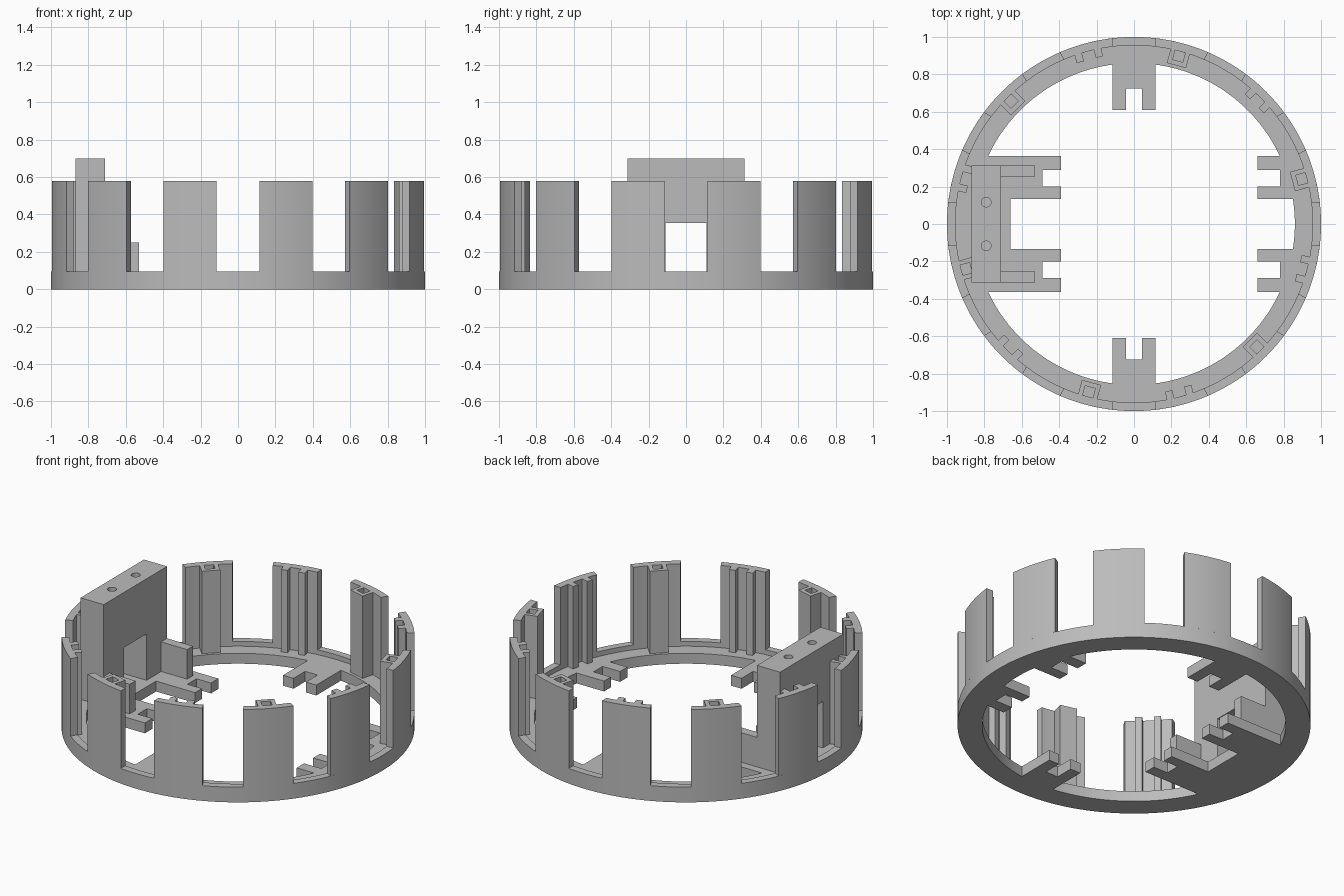
import bpy
import bmesh
from math import radians, cos, sin
from mathutils import Matrix, Vector

if "Cube" in bpy.data.objects:
    bpy.data.objects.remove(bpy.data.objects["Cube"], do_unlink=True)

grey = bpy.data.materials.new("mid grey")
grey.use_nodes = True
grey.diffuse_color = (0.5, 0.5, 0.5, 1)
grey.node_tree.nodes["Principled BSDF"].inputs["Base Color"].default_value = (0.5, 0.5, 0.5, 1)

FLOOR, RIM, TOP = 0.065, 0.095, 0.58
R_IN, R_WALL, R_OUT = 0.86, 0.955, 1.0


def finish(name, bm, smooth=False):
    bmesh.ops.recalc_face_normals(bm, faces=bm.faces)
    mesh = bpy.data.meshes.new(name)
    bm.to_mesh(mesh)
    bm.free()
    mesh.materials.append(grey)
    ob = bpy.data.objects.new(name, mesh)
    bpy.context.collection.objects.link(ob)
    if smooth:
        bpy.ops.object.select_all(action='DESELECT')
        ob.select_set(True)
        bpy.context.view_layer.objects.active = ob
        bpy.ops.object.shade_smooth_by_angle(angle=radians(30))
    return ob


def prism(name, outline, z0, z1, angle=0, smooth=False):
    """Upright prism over an outline, turned about z."""
    bm = bmesh.new()
    face = bm.faces.new([bm.verts.new((x, y, z0)) for x, y in outline])
    side = bmesh.ops.extrude_face_region(bm, geom=[face])["geom"]
    verts = [v for v in side if isinstance(v, bmesh.types.BMVert)]
    bmesh.ops.translate(bm, verts=verts, vec=(0, 0, z1 - z0))
    bmesh.ops.rotate(bm, verts=bm.verts, matrix=Matrix.Rotation(radians(angle), 3, 'Z'))
    return finish(name, bm, smooth)


def rect(x0, x1, y0, y1):
    return [(x0, y0), (x1, y0), (x1, y1), (x0, y1)]


def arc(r, a0, a1, n=10):
    steps = [radians(a0 + (a1 - a0) * i / n) for i in range(n + 1)]
    return [(r * cos(a), r * sin(a)) for a in steps]


# Base ring: floor with a raised outer lip, spun from its section
bm = bmesh.new()
section = [(R_IN, 0), (R_OUT, 0), (R_OUT, RIM), (R_WALL, RIM), (R_WALL, FLOOR), (R_IN, FLOOR)]
pts = [bm.verts.new((r, 0, z)) for r, z in section]
edges = [bm.edges.new((pts[i - 1], pts[i])) for i in range(len(pts))]
bmesh.ops.spin(bm, geom=pts + edges, cent=(0, 0, 0), axis=(0, 0, 1),
               angle=radians(360), steps=180, use_merge=True)
bmesh.ops.remove_doubles(bm, verts=bm.verts, dist=0.0005)
finish("base_ring", bm, smooth=True)

# Twelve curved wall posts, alternately carrying a square socket or two rails
socket = [(0.877, -0.053), (0.957, -0.053), (0.957, -0.028), (0.903, -0.028),
          (0.903, 0.028), (0.957, 0.028), (0.957, 0.053), (0.877, 0.053)]
post = arc(R_OUT, -8.4, 8.4) + arc(R_WALL, 8.1, -8.1)
for i in range(12):
    angle = 15 + 30 * i
    prism("wall_post", post, RIM, TOP, angle, smooth=True)
    if i % 2 == 0:
        prism("post_socket", socket, FLOOR, TOP, angle)
    else:
        for s in (-1, 1):
            y0, y1 = sorted((s * 0.033, s * 0.073))
            prism("post_rail", rect(0.91, 0.957, y0, y1), FLOOR, TOP, angle)

# Forked tabs at the front and back
for angle in (90, -90):
    fork = [(0.87, -0.115), (0.87, 0.115), (0.61, 0.115), (0.61, 0.043),
            (0.725, 0.043), (0.725, -0.043), (0.61, -0.043), (0.61, -0.115)]
    prism("forked_tab", fork, 0, FLOOR, angle)

# Forked tabs in pairs on both sides
for s in (-1, 1):
    for side, tip, notch, root in ((1, 0.66, 0.78, 0.875), (-1, 0.39, 0.49, 0.87)):
        fork = [(root, 0.133), (root, 0.363), (tip, 0.363), (tip, 0.29),
                (notch, 0.29), (notch, 0.2), (tip, 0.2), (tip, 0.133)]
        prism("side_forked_tab", [(side * x, s * y) for x, y in fork], 0, FLOOR)

# Platform under the tall bracket
prism("bracket_platform", rect(-0.875, -0.66, -0.134, 0.134), 0, FLOOR)

# Tall bracket: an arch profile pushed through in x
bm = bmesh.new()
arch = [(-0.313, 0.05), (-0.11, 0.05), (-0.11, 0.355), (0.11, 0.355),
        (0.11, 0.05), (0.313, 0.05), (0.313, 0.7), (-0.313, 0.7)]
face = bm.faces.new([bm.verts.new((-0.87, y, z)) for y, z in arch])
geom = bmesh.ops.extrude_face_region(bm, geom=[face])["geom"]
bmesh.ops.translate(bm, vec=Vector((0.16, 0, 0)),
                    verts=[v for v in geom if isinstance(v, bmesh.types.BMVert)])
bracket = finish("tall_bracket", bm)

# Screw holes in the bracket top
bm = bmesh.new()
for s in (-1, 1):
    bmesh.ops.create_cone(bm, cap_ends=True, segments=24, radius1=0.026, radius2=0.026,
                          depth=0.4, matrix=Matrix.Translation((-0.79, s * 0.117, 0.75)))
cutter = finish("screw_hole_cutter", bm)
cutter.hide_render = True
mod = bracket.modifiers.new("screw_holes", 'BOOLEAN')
mod.operation, mod.object, mod.solver = 'DIFFERENCE', cutter, 'EXACT'
bpy.context.view_layer.objects.active = bracket
bpy.ops.object.modifier_apply(modifier=mod.name)
bpy.data.objects.remove(cutter, do_unlink=True)

# Low arms reaching inward from the bracket
for s in (-1, 1):
    y0, y1 = sorted((s * 0.255, s * 0.313))
    prism("bracket_arm", rect(-0.72, -0.53, y0, y1), 0.05, 0.25)
